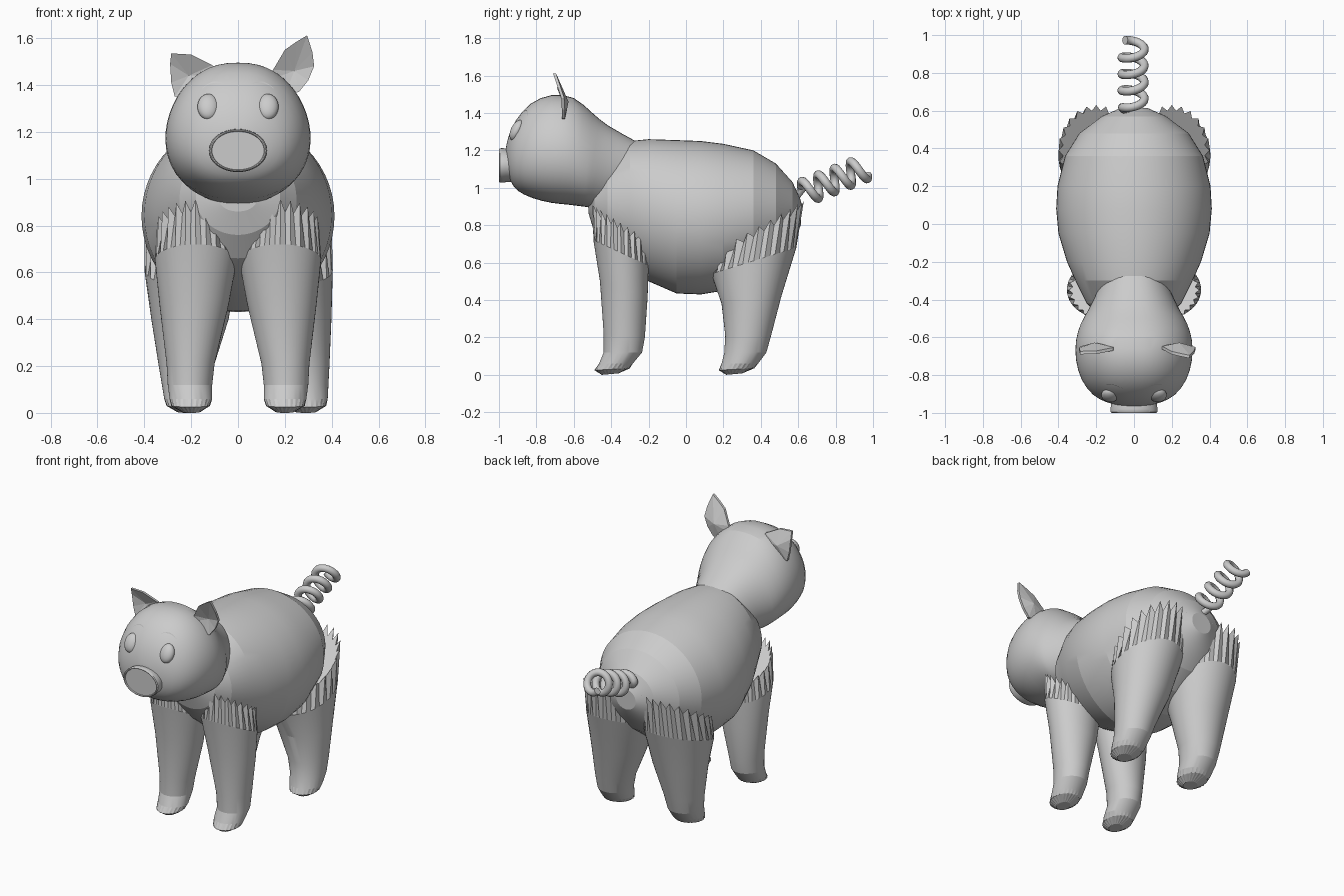
import bpy, bmesh, math
from mathutils import Vector
from mathutils.bvhtree import BVHTree

cube = bpy.data.objects.get("Cube")
if cube:
    bpy.data.objects.remove(cube)

grey = bpy.data.materials.new("plain grey")
grey.use_nodes = True
grey.diffuse_color = (0.6, 0.6, 0.6, 1)
grey.node_tree.nodes["Principled BSDF"].inputs["Base Color"].default_value = (0.6, 0.6, 0.6, 1)


def finish(name, bm, smooth=None):
    """Turn a bmesh into a named grey object."""
    bmesh.ops.recalc_face_normals(bm, faces=bm.faces)
    me = bpy.data.meshes.new(name)
    bm.to_mesh(me)
    bm.free()
    me.materials.append(grey)
    ob = bpy.data.objects.new(name, me)
    bpy.context.collection.objects.link(ob)
    if smooth:
        bpy.ops.object.select_all(action='DESELECT')
        ob.select_set(True)
        bpy.context.view_layer.objects.active = ob
        bpy.ops.object.shade_smooth_by_angle(angle=math.radians(smooth))
    return ob


def loft(rings):
    """Skin closed rings of points and cap both ends."""
    bm = bmesh.new()
    loops = [[bm.verts.new(p) for p in r] for r in rings]
    n = len(loops[0])
    for a, b in zip(loops, loops[1:]):
        for i in range(n):
            j = (i + 1) % n
            bm.faces.new((a[i], a[j], b[j], b[i]))
    bm.faces.new(loops[0])
    bm.faces.new(loops[-1])
    return bm


def ring(p, q, x, rx, n=48, skew=0.0, power=1.0, flute=0.0, drop=0.0):
    """Oval through two (y, z) points p and q, half-width rx; flute pinches every other point."""
    pts = []
    for i in range(n):
        a = math.tau * i / n
        k = 1 - flute * (i % 2)
        c, s = math.cos(a) * k, math.sin(a)
        w = math.copysign(abs(s) ** power, s) * (1 - skew * c) * k
        y = (p[0] + q[0]) / 2 + (p[0] - q[0]) / 2 * c
        z = (p[1] + q[1]) / 2 + (p[1] - q[1]) / 2 * c - drop * (i % 2)
        pts.append((x + rx * w, y, z))
    return pts


def refine(rows):
    """Insert a smooth in-between row between each pair of rows."""
    out = []
    for i in range(len(rows) - 1):
        a, b = rows[i], rows[i + 1]
        z, c = rows[max(i - 1, 0)], rows[min(i + 2, len(rows) - 1)]
        out += [a, tuple((9 * (u + v) - w - t) / 16 for u, v, w, t in zip(a, b, z, c))]
    return out + [rows[-1]]


# Body: y, underside, back height, half-width
body_rows = [(-.52, .86, .96, .08), (-.49, .76, 1.08, .18), (-.42, .66, 1.16, .25),
             (-.30, .56, 1.25, .31), (-.20, .50, 1.26, .355), (-.05, .435, 1.255, .40),
             (.08, .43, 1.25, .412), (.20, .45, 1.235, .405), (.36, .52, 1.20, .365),
             (.48, .61, 1.13, .29), (.57, .72, 1.03, .17), (.615, .80, .93, .07)]
finish("body", loft([ring((y, t), (y, b), 0, w, 56) for y, b, t, w in body_rows]), 12)

# Head and neck: top y, top z, bottom y, bottom z, half-width
head_rows = [(-.965, 1.20, -.96, 1.10, .06), (-.95, 1.27, -.94, 1.04, .14),
             (-.91, 1.36, -.90, .985, .215), (-.83, 1.45, -.82, .945, .275),
             (-.72, 1.495, -.72, .92, .305), (-.60, 1.48, -.63, .91, .305),
             (-.50, 1.40, -.55, .90, .28), (-.42, 1.335, -.52, .895, .25),
             (-.27, 1.25, -.48, .885, .20)]
head_bm = loft([ring((a, b), (c, d), 0, w, 48, .1, .85) for a, b, c, d, w in refine(head_rows)])
head_tree = BVHTree.FromBMesh(head_bm)
finish("head", head_bm, 20)


# Legs: front y, front z, back y, back z, inner x, outer x; fluted at the top and at the sole
def leg(name, side, rows, shift=0.0):
    rings = []
    for i, (fy, fz, by, bz, xi, xo) in enumerate(rows):
        top, sole = i == 0, i >= len(rows) - 2
        slide = shift * max(0, 1 - (fz + bz) / 1.3)
        rings.append(ring((fy, fz), (by, bz), side * ((xi + xo) / 2 + slide), (xo - xi) / 2, 48,
                          flute=.12 if top else .05 if sole else 0, drop=.04 if top else 0))
    finish(name, loft(rings), 12)


front_rows = [(-.50, .91, -.20, .72, .02, .345), (-.495, .72, -.20, .585, .005, .355),
              (-.46, .50, -.205, .42, .04, .335), (-.44, .22, -.22, .20, .10, .305),
              (-.44, .12, -.235, .12, .11, .30), (-.465, .06, -.285, .06, .11, .292),
              (-.49, .025, -.30, .035, .12, .285), (-.45, .0, -.36, .008, .16, .24)]
hind_rows = [(.15, .66, .63, .93, .0, .40), (.135, .54, .59, .68, .005, .40),
             (.19, .38, .51, .42, .04, .37), (.21, .21, .455, .21, .10, .34),
             (.205, .12, .43, .12, .115, .325), (.19, .06, .385, .06, .12, .315),
             (.175, .025, .365, .035, .13, .305), (.215, .0, .30, .008, .17, .26)]
for side, label in ((1, "left"), (-1, "right")):
    leg("front_leg_" + label, side, front_rows)
    leg("hind_leg_" + label, side, hind_rows, .075 if side > 0 else 0)

# Snout: oval disc with a raised rim
snout = []
for y, k in ((-.92, .95), (-.965, .98), (-.98, 1), (-.995, .99), (-1.0, .95), (-1.0, .91), (-.992, .89)):
    snout.append(ring((y, 1.12 + .092 * k), (y, 1.12 - .092 * k), 0, .125 * k))
finish("snout", loft(snout), 35)

# Eyes and brows, seated on the head
for side, label in ((1, "left"), (-1, "right")):
    bm = bmesh.new()
    bmesh.ops.create_uvsphere(bm, u_segments=24, v_segments=16, radius=1)
    for v in bm.verts:
        x, y, z = v.co
        v.co = (side * .127 + x * .046, -.905 + y * .034 + z * .018, 1.307 + z * .055)
    finish("eye_" + label, bm, 40)

    strip = []
    for i in range(9):
        t = i / 8
        spot, normal, *_ = head_tree.find_nearest(
            Vector((side * (.06 + .1 * t), -.86, 1.395 + .02 * math.sin(math.pi * t))))
        w = .002 + .005 * math.sin(math.pi * t)
        up = Vector((0, .4, .9))
        strip.append([spot + up * w, spot + normal * .007, spot - up * w])
    finish("brow_" + label, loft(strip), 40)


# Ears: cupped leaf outlines in x and z, leaning forward towards the tip
def ear(name, outline, centre, lean):
    bm = bmesh.new()
    cx, cz = centre
    front, back = [], []
    for x, z in outline:
        y = -.652 - lean * max(0, z - 1.47)
        front.append(bm.verts.new((x, y - .012, z)))
        back.append(bm.verts.new((x, y + .004, z)))
    mid_front = bm.verts.new((cx, -.645, cz))
    mid_back = bm.verts.new((cx, -.628, cz))
    n = len(outline)
    for i in range(n):
        j = (i + 1) % n
        bm.faces.new((front[i], front[j], mid_front))
        bm.faces.new((back[j], back[i], mid_back))
        bm.faces.new((front[i], back[i], back[j], front[j]))
    finish(name, bm)


ear("ear_left", [(.13, 1.42), (.15, 1.465), (.20, 1.55), (.25, 1.585), (.295, 1.612),
                 (.318, 1.54), (.325, 1.48), (.30, 1.42), (.26, 1.37), (.20, 1.36)], (.24, 1.46), .33)
ear("ear_right", [(-.10, 1.44), (-.11, 1.485), (-.20, 1.53), (-.285, 1.535), (-.29, 1.49),
                  (-.285, 1.41), (-.27, 1.35), (-.19, 1.36)], (-.21, 1.44), .4)

# Tail: coiled tube rising backwards
curve = bpy.data.curves.new("tail", 'CURVE')
curve.dimensions = '3D'
curve.bevel_depth = .023
curve.bevel_resolution = 3
curve.use_fill_caps = True
points = [(0, .56, .92)]
steps, start, end = 110, -.4 * math.pi, 7.25 * math.pi
for i in range(steps + 1):
    a = start + (end - start) * i / steps
    turn = a / math.tau
    n = .06 * math.cos(a)
    points.append((.06 * math.sin(a) - .005, .642 + .087 * turn - .37 * n, .98 + .035 * turn + .93 * n))
spline = curve.splines.new('POLY')
spline.points.add(len(points) - 1)
for p, co in zip(spline.points, points):
    p.co = (*co, 1)
curve.materials.append(grey)
bpy.context.collection.objects.link(bpy.data.objects.new("tail", curve))
